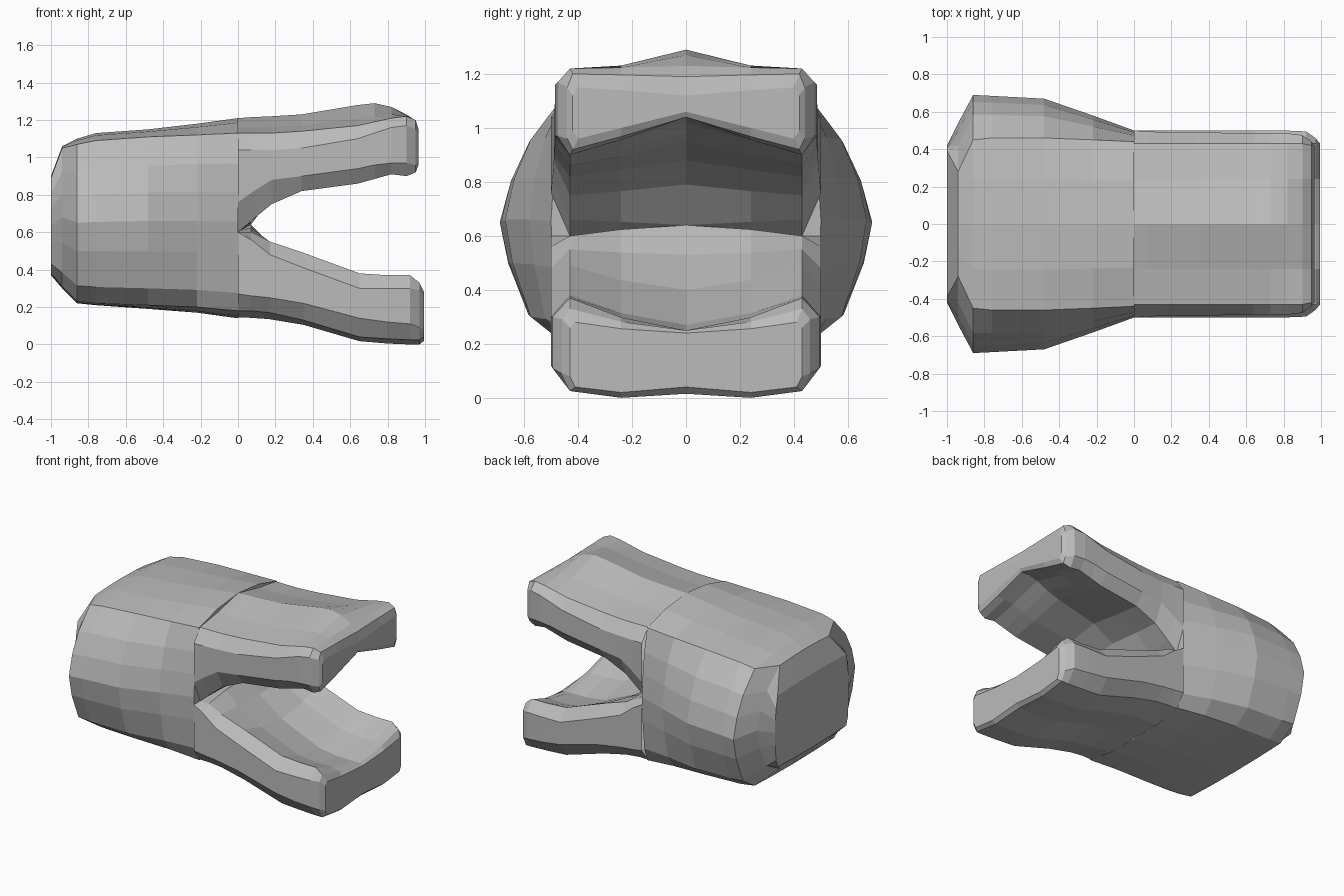
import bpy, bmesh

cube = bpy.data.objects.get("Cube")
if cube:
    bpy.data.objects.remove(cube, do_unlink=True)

# Single stone colour
stone = bpy.data.materials.new("stone grey")
stone.use_nodes = True
stone.diffuse_color = (0.5, 0.5, 0.5, 1)
stone.node_tree.nodes["Principled BSDF"].inputs["Base Color"].default_value = (0.5, 0.5, 0.5, 1)


def lerp(a, b, t):
    return a + (b - a) * t


def loft(name, sections, cap_first, cap_last):
    """Skin mirrored half sections; each is (x, [(y, z) from top centre to bottom centre])."""
    bm = bmesh.new()
    rings = []
    for x, half in sections:
        left = [bm.verts.new((x, y, z)) for y, z in half]
        right = [left[0]] + [bm.verts.new((x, -y, z)) for y, z in half[1:-1]] + [left[-1]]
        rings.append((left, right))
    for a, b in zip(rings, rings[1:]):
        for side in (0, 1):
            for i in range(len(a[side]) - 1):
                bm.faces.new((a[side][i], a[side][i + 1], b[side][i + 1], b[side][i]))
    # Caps are strips joining the top edge to the bottom edge
    caps = [rings[0]] * cap_first + [rings[-1]] * cap_last
    for ring in caps:
        for s in ring:
            n = len(s)
            for i in range(n // 2):
                quad = [s[i], s[i + 1], s[n - 2 - i], s[n - 1 - i]]
                quad = list(dict.fromkeys(quad))
                if len(quad) > 2:
                    bm.faces.new(quad)
    bmesh.ops.recalc_face_normals(bm, faces=bm.faces)
    mesh = bpy.data.meshes.new(name)
    bm.to_mesh(mesh)
    bm.free()
    mesh.materials.append(stone)
    obj = bpy.data.objects.new(name, mesh)
    bpy.context.collection.objects.link(obj)
    return obj


def head_section(x, edge, width, top, top_edge, low_edge, low):
    side = [(lerp(edge, width, k), lerp(top_edge, low_edge, t))
            for k, t in ((.55, .17), (.84, .33), (1, .5), (.87, .68), (.55, .9))]
    mid = edge * .53
    return x, ([(0, top), (mid, lerp(top, top_edge, .3)), (edge, top_edge)] + side
               + [(edge, low_edge), (mid, lerp(low, low_edge, .3)), (0, low)])


def jaw_section(top_mid, low_mid, sag, x, width, top, top_edge, side_top, side_low, low_edge, low):
    rim = min(.43, width - .02)
    return x, [(0, top), (.24, lerp(top, top_edge, top_mid)), (rim, top_edge), (width, side_top),
               (width, side_low), (rim, low_edge), (.24, lerp(low, low_edge, low_mid) - sag), (0, low)]


# Back of the head: x, edge, width, top, top edge, low edge, low
head = [head_section(*s) for s in (
    (-1, .39, .42, .90, .89, .38, .37),
    (-.94, .28, .54, 1.06, 1.05, .31, .30),
    (-.86, .45, .69, 1.10, 1.07, .23, .22),
    (-.76, .46, .685, 1.13, 1.09, .22, .21),
    (-.48, .46, .67, 1.15, 1.11, .21, .19),
    (-.22, .45, .58, 1.18, 1.12, .20, .17),
    (0, .44, .5, 1.21, 1.13, .18, .14))]
loft("head_back", head, True, True)

# Jaws: x, width, top, top edge, side top, side low, low edge, low
upper = [jaw_section(.65, .6, 0, *s) for s in (
    (0, .5, 1.21, 1.13, 1.04, .76, .60, .61),
    (.07, .495, 1.215, 1.13, 1.04, .81, .66, .64),
    (.18, .49, 1.22, 1.13, 1.04, .88, .75, .79),
    (.34, .49, 1.23, 1.14, 1.05, .90, .82, .88),
    (.64, .485, 1.28, 1.17, 1.10, .94, .86, .95),
    (.73, .485, 1.29, 1.19, 1.13, .96, .885, .98),
    (.82, .485, 1.27, 1.21, 1.16, .97, .91, 1.02),
    (.90, .475, 1.23, 1.22, 1.17, .97, .90, 1.04),
    (.95, .44, 1.19, 1.20, 1.15, .96, .92, 1.04),
    (.965, .42, 1.12, 1.15, 1.12, .99, .96, 1.06))]
loft("upper_jaw", upper, False, True)

lower = [jaw_section(.4, .5, .02, *s) for s in (
    (0, .5, .61, .60, .60, .27, .18, .15),
    (.07, .5, .64, .60, .56, .26, .18, .145),
    (.17, .5, .53, .55, .48, .25, .17, .14),
    (.35, .5, .40, .49, .41, .22, .13, .12),
    (.65, .5, .27, .38, .30, .14, .04, .035),
    (.80, .5, .25, .37, .30, .12, .03, .02),
    (.92, .495, .25, .37, .30, .11, .025, .015),
    (.97, .46, .25, .33, .29, .09, .025, .015),
    (.995, .43, .24, .28, .26, .08, .04, .04))]
loft("lower_jaw", lower, False, True)
